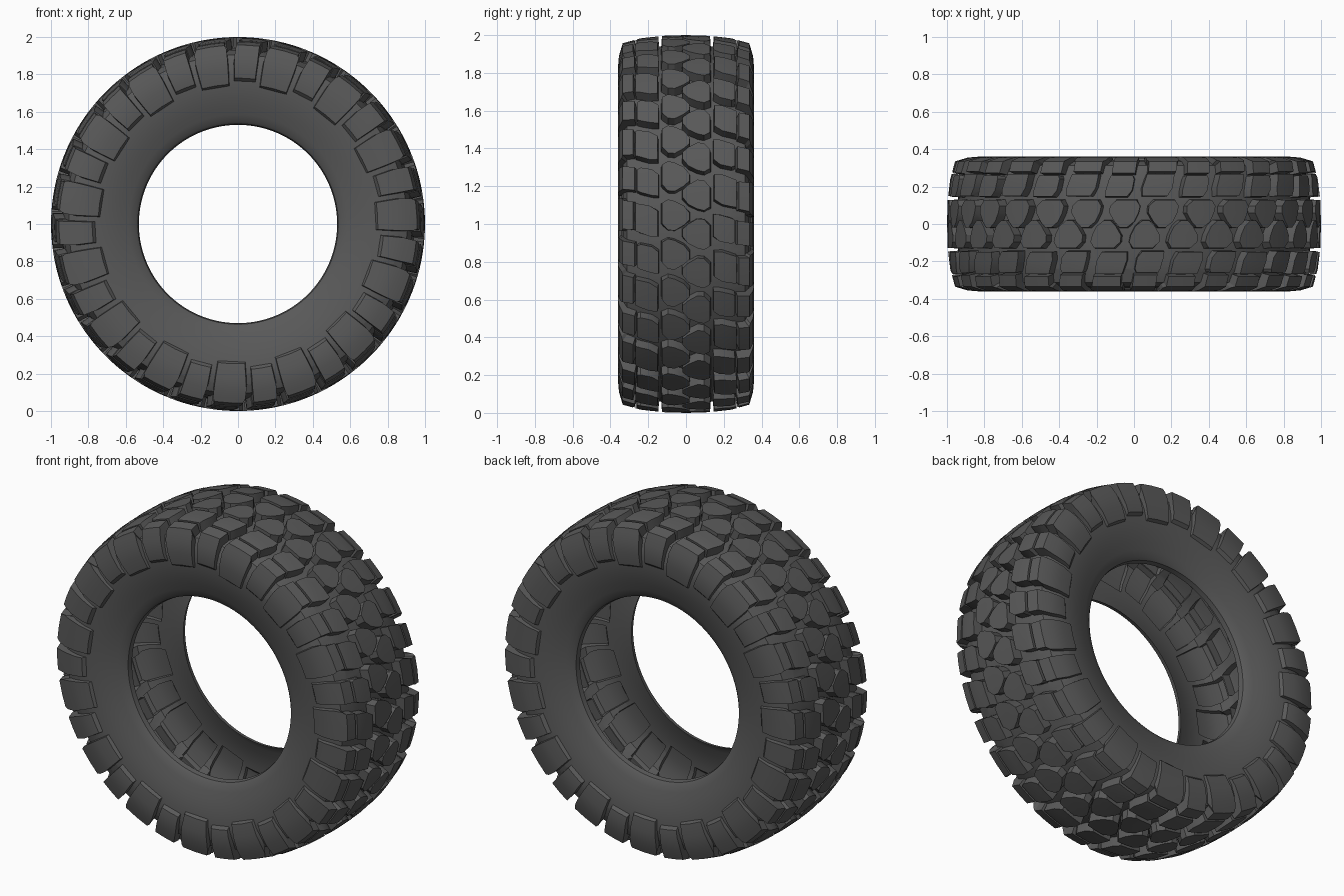
import bpy, bmesh, math

if "Cube" in bpy.data.objects:
    bpy.data.objects.remove(bpy.data.objects["Cube"])

# Half cross-sections as (y, radius): block tops and the carcass below them, centre to sidewall
TOP = [(0, 1.0), (.12, .997), (.24, .983), (.335, .957), (.355, .89), (.361, .82), (.351, .74)]
BASE = [(0, .945), (.12, .942), (.24, .93), (.312, .905), (.333, .86), (.342, .80), (.336, .735)]
BEAD = [(.326, .68), (.311, .63), (.295, .585), (.281, .55), (.268, .536), (.24, .53)]
SEGS, PAIRS, PHASE = 120, 15, -2.8


def point(y, r, deg):
    a = math.radians(deg)
    return (r * math.sin(a), y, 1 + r * math.cos(a))


def lerp_profile(table, t):
    i = min(int(abs(t)), len(table) - 2)
    f = abs(t) - i
    y, r = [a + (b - a) * f for a, b in zip(table[i], table[i + 1])]
    return math.copysign(y, t), r


def skin(t, k):
    (y0, r0), (y1, r1) = lerp_profile(BASE, t), lerp_profile(TOP, t)
    return y0 + (y1 - y0) * k, r0 + (r1 - r0) * k


def make_object(name, bm):
    bmesh.ops.recalc_face_normals(bm, faces=bm.faces)
    me = bpy.data.meshes.new(name)
    bm.to_mesh(me)
    bm.free()
    ob = bpy.data.objects.new(name, me)
    bpy.context.collection.objects.link(ob)
    return ob


# Carcass: closed ring, its inner closing band is opened again later
half = BASE + BEAD
profile = half[::-1] + [(-y, r) for y, r in half[1:]]
bm = bmesh.new()
rings = [[bm.verts.new(point(y, r, 360 * s / SEGS)) for y, r in profile] for s in range(SEGS)]
n = len(profile)
for s in range(SEGS):
    a, b = rings[s], rings[(s + 1) % SEGS]
    for i in range(n):
        j = (i + 1) % n
        bm.faces.new((a[i], a[j], b[j], b[i]))
tire = make_object("tire", bm)


def block(bm, sections, turn, flip):
    """Loft one tread block through (t, low angle, high angle) sections."""
    loops = []
    for i, (t, lo, hi) in enumerate(sections):
        flare = -.05 if i == 0 else .05 if i == len(sections) - 1 else 0
        tb = max(-6, min(6, t + flare))
        mid = (lo + hi) / 2
        ring = []
        for tt, k, ang in ((tb, -.5, lo - .35), (tb, -.5, hi + .35),
                           (t, 1, hi), (t, 1, mid), (t, 1, lo)):
            y, r = skin(tt, k)
            ang += turn
            if flip:
                y, ang = -y, 6 - ang
            ring.append(bm.verts.new(point(y, r, ang + PHASE)))
        loops.append(ring)
    for a, b in zip(loops, loops[1:]):
        for i in range(5):
            j = (i + 1) % 5
            bm.faces.new((a[i], a[j], b[j], b[i]))
    bm.faces.new(loops[0])
    bm.faces.new(loops[-1])


# Tread pattern for one side: two pitches, a narrow one and a wide one
centre = [(-.15, -1.6, .6), (.1, -3.2, 2.8), (.5, -4.8, 4.2), (.8, -4.6, 4.7), (1.06, -2.6, 3.6)]
inner_a = [(1.22, -6.2, .6), (1.5, -6.0, 2.2), (2.0, -5.0, 2.9), (2.2, -4.4, 2.4)]
narrow = [(2.34, -4.2, 3.2), (3, -3.7, 3.8), (4, -3.7, 4.5), (5, -3.6, 4.5), (5.5, -3.6, 4.5)]
inner_b = [(1.25, -6.6, 1.2), (1.6, -6.6, 2.8), (2.0, -5.6, 3.4), (2.3, -5.0, 3.6)]
wide = [(2.42, -4.6, 4.2), (3, -4.4, 4.8), (3.3, -5.0, 5.6), (4, -5.1, 6.1),
        (5, -5.1, 6.1), (5.9, -5.0, 6.0)]

bm = bmesh.new()
for p in range(PAIRS):
    turn = p * 360 / PAIRS
    for flip in (False, True):
        for shape, shift in ((centre, 0), (centre, 12), (inner_a, 0), (narrow, 0),
                             (inner_b, 12), (wide, 12)):
            block(bm, shape, turn + shift, flip)
blocks = make_object("tread_blocks", bm)
blocks.hide_render = True

# Fuse the blocks into the carcass so the inside stays hollow behind them
base_count = len(tire.data.polygons)
fused = None
for solver in ("MANIFOLD", "EXACT"):
    mod = tire.modifiers.new("fuse", "BOOLEAN")
    mod.operation, mod.solver, mod.object = "UNION", solver, blocks
    if solver == "EXACT":
        mod.use_self = True
    dg = bpy.context.evaluated_depsgraph_get()
    dg.update()
    me = bpy.data.meshes.new_from_object(tire.evaluated_get(dg))
    tire.modifiers.remove(mod)
    if len(me.polygons) > base_count + 1500:
        fused = me
        break
if fused:
    tire.data = fused
    bpy.data.objects.remove(blocks)
else:
    blocks.hide_render = False

# Open the band between the two beads
bm = bmesh.new()
bm.from_mesh(tire.data)
band = [f for f in bm.faces
        if all(abs(math.hypot(v.co.x, v.co.z - 1) - .53) < .002 for v in f.verts)]
bmesh.ops.delete(bm, geom=band, context="FACES")
bm.to_mesh(tire.data)
bm.free()

# Dark rubber and smooth sidewalls with crisp block edges
rubber = bpy.data.materials.new("rubber")
rubber.diffuse_color = (.1, .1, .1, 1)
rubber.use_nodes = True
rubber.node_tree.nodes["Principled BSDF"].inputs["Base Color"].default_value = rubber.diffuse_color
for ob in list(bpy.context.collection.objects):
    ob.data.materials.clear()
    ob.data.materials.append(rubber)
    bpy.ops.object.select_all(action="DESELECT")
    ob.select_set(True)
    bpy.context.view_layer.objects.active = ob
    bpy.ops.object.shade_smooth_by_angle(angle=math.radians(28))
